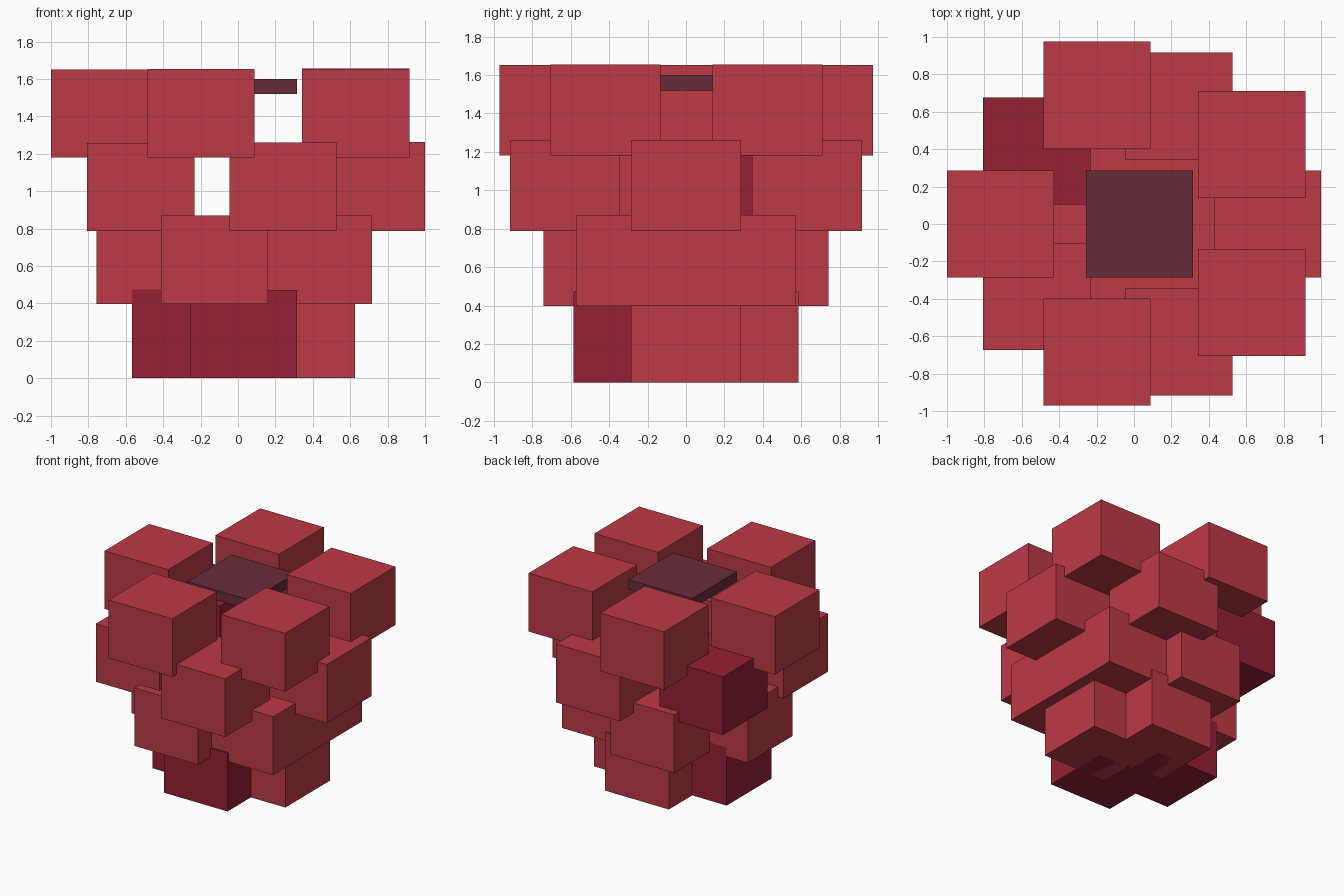
import bpy

if "Cube" in bpy.data.objects:
    bpy.data.objects.remove(bpy.data.objects["Cube"])


def material(name, colour):
    m = bpy.data.materials.new(name)
    m.diffuse_color = (*colour, 1)
    m.use_nodes = True
    m.node_tree.nodes["Principled BSDF"].inputs["Base Color"].default_value = m.diffuse_color
    return m


RED = material("berry red", (0.503, 0.042, 0.060))
DARK = material("deep crimson", (0.305, 0.0144, 0.033))
PLUM = material("dark plum", (0.141, 0.026, 0.042))

SIDE, HEIGHT = 0.573, 0.475


def block(name, x, y, z, mat, height=HEIGHT):
    """Square block whose base sits at height z."""
    bpy.ops.mesh.primitive_cube_add(size=1, location=(x, y, z + height / 2))
    ob = bpy.context.object
    ob.name = name
    ob.scale = (SIDE, SIDE, height)
    bpy.ops.object.transform_apply(location=False, rotation=False, scale=True)
    ob.data.materials.append(mat)


# Rings of overlapping blocks: name, base height, (x, y, material)
rings = [
    ("bottom_block", 0.003, [(0.34, 0, RED), (0.03, 0.30, RED),
                             (-0.28, 0, DARK), (0.03, -0.30, DARK)]),
    ("lower_block", 0.397, [(0.43, 0.285, RED), (0.43, -0.285, RED),
                            (-0.125, 0.455, RED), (-0.125, -0.455, RED),
                            (-0.47, 0, RED)]),
    ("upper_block", 0.787, [(0.713, 0, RED), (0.24, 0.63, RED), (0.24, -0.63, RED),
                            (-0.52, 0.39, DARK), (-0.52, -0.387, RED)]),
    ("top_block", 1.18, [(0.63, 0.425, RED), (0.63, -0.42, RED),
                         (-0.197, 0.688, RED), (-0.197, -0.685, RED),
                         (-0.713, 0, RED)]),
]
for name, z, blocks in rings:
    for i, (x, y, mat) in enumerate(blocks):
        # tiny height steps keep overlapping tops apart
        block(f"{name}_{i + 1}", x, y, z - 0.003 * (z < 0.1), mat, HEIGHT - 0.001 * i)

# Thin plate in the middle of the crown
block("centre_plate", 0.03, 0, 1.52, PLUM, 0.08)
